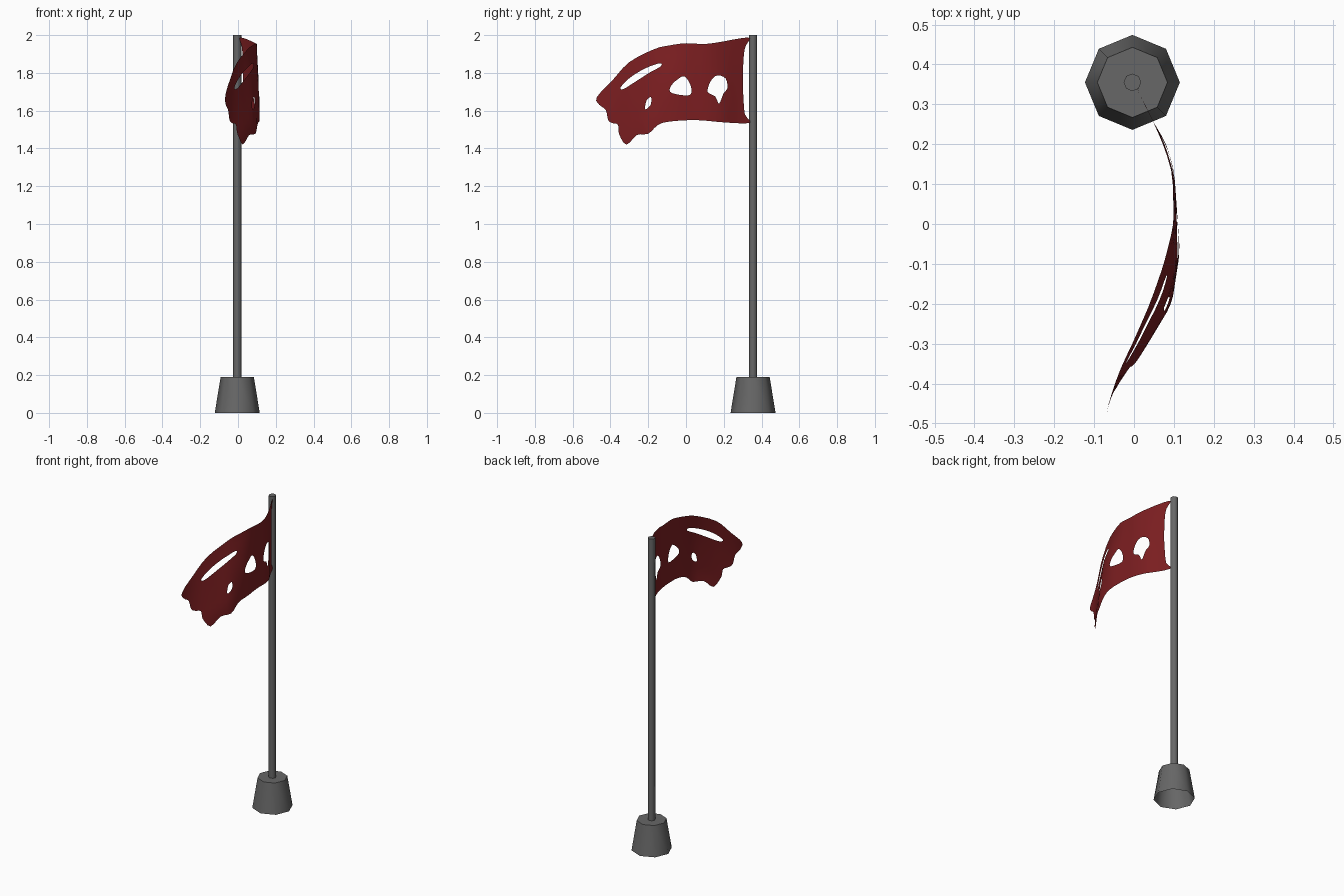
import bpy, bmesh, math
from mathutils import Vector
from mathutils.geometry import delaunay_2d_cdt

if "Cube" in bpy.data.objects:
    bpy.data.objects.remove(bpy.data.objects["Cube"])

CX, CY = -0.004, 0.355


def material(name, r, g, b):
    m = bpy.data.materials.new(name)
    m.diffuse_color = (r, g, b, 1)
    m.use_nodes = True
    m.node_tree.nodes["Principled BSDF"].inputs["Base Color"].default_value = m.diffuse_color
    return m


metal = material("dark_grey", 0.135, 0.135, 0.135)
red = material("flag_red", 0.2, 0.013, 0.015)


def finish(name, bm, mat):
    me = bpy.data.meshes.new(name)
    bm.to_mesh(me)
    bm.free()
    ob = bpy.data.objects.new(name, me)
    bpy.context.collection.objects.link(ob)
    me.materials.append(mat)
    bpy.ops.object.select_all(action='DESELECT')
    ob.select_set(True)
    bpy.context.view_layer.objects.active = ob
    bpy.ops.object.shade_smooth_by_angle(angle=math.radians(50))
    return ob


def lathe8(name, r1, r2, z1, z2):
    """Eight-sided tapered tube, capped on top, open underneath."""
    bm = bmesh.new()
    bmesh.ops.create_cone(bm, cap_ends=True, segments=8, radius1=r1, radius2=r2, depth=z2 - z1)
    bm.normal_update()
    bmesh.ops.delete(bm, geom=[f for f in bm.faces if f.normal.z < -0.9], context='FACES_ONLY')
    bmesh.ops.translate(bm, verts=bm.verts, vec=(CX, CY, (z1 + z2) / 2))
    return finish(name, bm, metal)


def lerp_table(tab, y):
    """Piecewise linear lookup with y descending."""
    for (y0, a), (y1, b) in zip(tab, tab[1:]):
        if y >= y1:
            return a + (b - a) * min(max((y0 - y) / (y0 - y1), 0), 1)
    return tab[-1][1]


def soft(tab, y, w=0.02):
    return sum(lerp_table(tab, y + w * k) for k in (-1, 0, 1)) / 3


def rounded(pts, n=3):
    """Closed Catmull-Rom loop through the points."""
    p = [Vector(q) for q in pts]
    out = []
    for i in range(len(p)):
        a, b, c, d = (p[(i + k) % len(p)] for k in (-1, 0, 1, 2))
        for j in range(n):
            t = j / n
            out.append(0.5 * (2 * b + (c - a) * t + (2 * a - 5 * b + 4 * c - d) * t * t
                              + (3 * b - a - 3 * c + d) * t ** 3))
    return out


def inside(pt, loop):
    hit = False
    for a, b in zip(loop, loop[1:] + loop[:1]):
        if (a.y > pt.y) != (b.y > pt.y) and pt.x < a.x + (b.x - a.x) * (pt.y - a.y) / (b.y - a.y):
            hit = not hit
    return hit


# base and pole
lathe8("base", 0.119, 0.088, 0.0, 0.19)
lathe8("pole", 0.022, 0.022, 0.19, 2.0)

# flag outline and tears, drawn in the side plane (y, z)
outline = rounded([
    (0.338, 1.985), (0.27, 1.98), (0.2, 1.967), (0.1, 1.953), (0, 1.957), (-0.09, 1.945),
    (-0.17, 1.925), (-0.3, 1.857), (-0.39, 1.76), (-0.473, 1.67), (-0.458, 1.63),
    (-0.425, 1.605), (-0.412, 1.55), (-0.39, 1.534), (-0.36, 1.525), (-0.354, 1.475),
    (-0.315, 1.42), (-0.26, 1.471), (-0.2, 1.478), (-0.15, 1.523), (-0.09, 1.542),
    (0.055, 1.55), (0.2, 1.538), (0.338, 1.535), (0.312, 1.58), (0.304, 1.67),
    (0.301, 1.76), (0.305, 1.88), (0.315, 1.94)])
tears = [rounded(t) for t in (
    [(-0.347, 1.722), (-0.3, 1.772), (-0.22, 1.822), (-0.14, 1.851), (-0.133, 1.835),
     (-0.19, 1.803), (-0.27, 1.752), (-0.33, 1.715)],
    [(-0.218, 1.61), (-0.208, 1.655), (-0.185, 1.672), (-0.186, 1.635), (-0.203, 1.613)],
    [(-0.084, 1.7), (-0.078, 1.733), (-0.045, 1.765), (-0.008, 1.782), (0.024, 1.735),
     (0.024, 1.685), (-0.035, 1.684)],
    [(0.115, 1.70), (0.13, 1.755), (0.165, 1.787), (0.21, 1.77), (0.219, 1.72),
     (0.198, 1.69), (0.175, 1.637), (0.155, 1.675)])]

# sheet: outline plus an inner grid of points, triangulated, then torn open
pts, edges = [], []
for loop in [outline] + tears:
    s = len(pts)
    pts += loop
    edges += [(s + i, s + (i + 1) % len(loop)) for i in range(len(loop))]
border = list(pts)
for i in range(30):
    for j in range(21):
        p = Vector((-0.48 + i * 0.028, 1.42 + j * 0.028))
        if inside(p, outline) and min((p - q).length for q in border) > 0.016:
            pts.append(p)
vs, _, fs, *_ = delaunay_2d_cdt(pts, edges, [], 0, 1e-5)

# drape: sideways offset along the upper and lower edges, blended by height
upper = [(0.355, 0.0), (0.27, 0.042), (0.2, 0.073), (0.13, 0.096), (0, 0.1), (-0.1, 0.075),
         (-0.2, 0.04), (-0.3, -0.004), (-0.36, -0.033), (-0.42, -0.055), (-0.475, -0.07)]
lower = [(0.355, 0.0), (0.27, 0.04), (0.2, 0.082), (0.13, 0.101), (0, 0.11), (-0.07, 0.115),
         (-0.2, 0.095), (-0.3, 0.035), (-0.36, -0.003), (-0.42, -0.045), (-0.475, -0.07)]
crest = [(0.34, 1.985), (0, 1.957), (-0.17, 1.925), (-0.3, 1.857), (-0.475, 1.67)]

bm = bmesh.new()
bv = []
for v in vs:
    t = min(max((lerp_table(crest, v.x) - v.y) / 0.36, 0), 1)
    x = soft(upper, v.x) * (1 - t) + soft(lower, v.x) * t
    x += 0.011 * math.sin(math.pi * t) * math.exp(-((v.x + 0.11) / 0.1) ** 2)
    bv.append(bm.verts.new((x, v.x, v.y)))
for f in fs:
    c = sum((vs[i] for i in f), Vector((0, 0))) / len(f)
    if inside(c, outline) and not any(inside(c, h) for h in tears):
        bm.faces.new([bv[i] for i in f])
bmesh.ops.delete(bm, geom=[v for v in bm.verts if not v.link_faces], context='VERTS')
finish("flag", bm, red)
